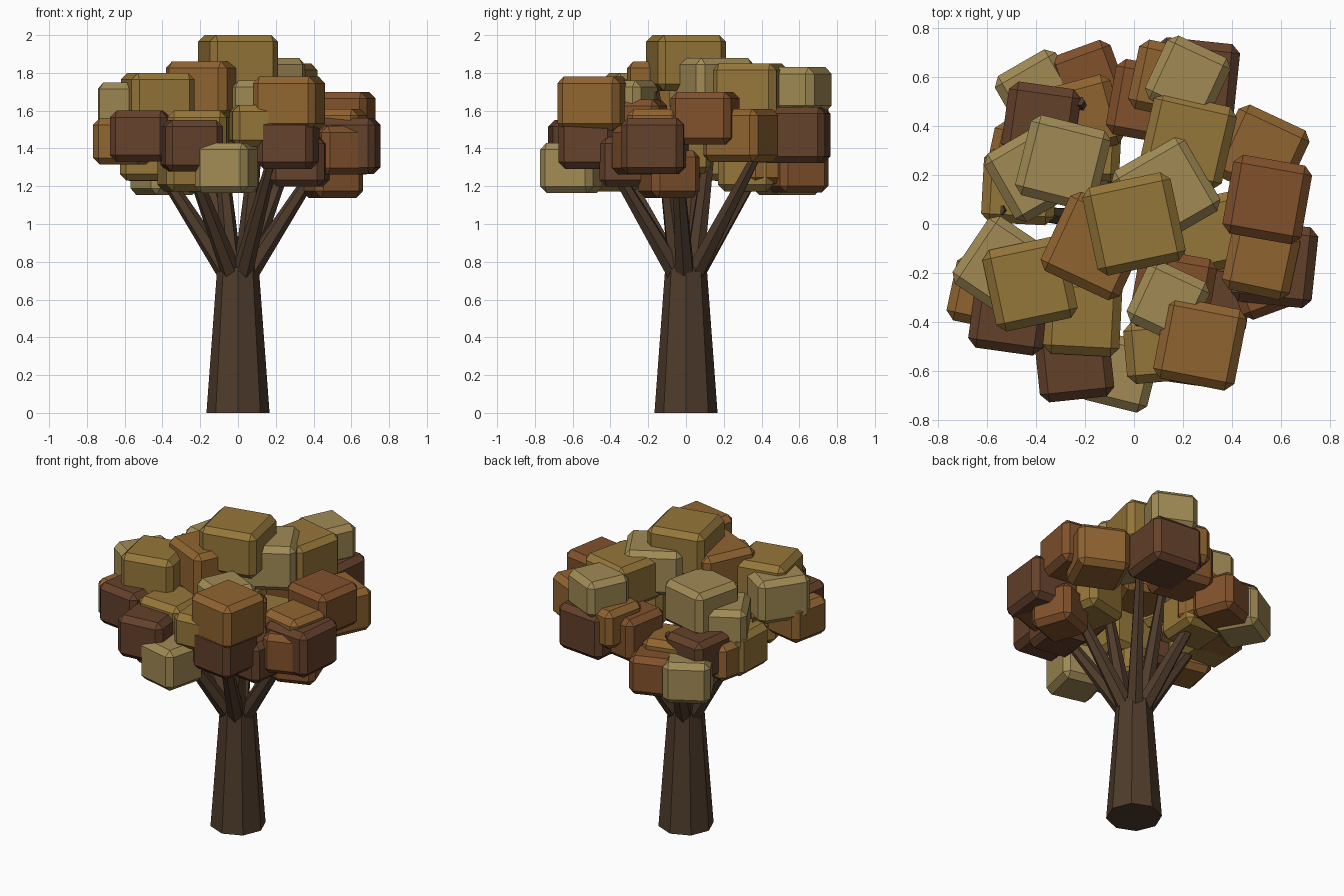
import bpy
from math import radians, cos, sin
from mathutils import Vector

if "Cube" in bpy.data.objects:
    bpy.data.objects.remove(bpy.data.objects["Cube"])


def material(name, rgb):
    m = bpy.data.materials.new(name)
    m.diffuse_color = (*[(c / 255) ** 2.2 for c in rgb], 1)
    m.use_nodes = True
    m.node_tree.nodes["Principled BSDF"].inputs["Base Color"].default_value = m.diffuse_color
    return m


BARK = material("bark", (80, 62, 47))


def limb(name, start, end, r1, r2, sides):
    """Tapered flat-sided limb between two points."""
    start, end = Vector(start), Vector(end)
    axis = end - start
    bpy.ops.mesh.primitive_cone_add(vertices=sides, radius1=r1, radius2=r2,
                                    depth=axis.length, location=(start + end) / 2,
                                    rotation=axis.to_track_quat('Z', 'Y').to_euler())
    ob = bpy.context.object
    ob.name = name
    ob.data.materials.append(BARK)


def leaf_block(mat, turn, scale, x, y, top):
    """Chamfered foliage box; higher blocks are larger."""
    lift = top - 1.4
    size, height = scale * (0.285 + 0.14 * lift), scale * (0.265 + 0.05 * lift)
    bpy.ops.mesh.primitive_cube_add(size=1, location=(x, y, top - height / 2))
    ob = bpy.context.object
    ob.name = "leaf_block"
    ob.scale = (size, size, height)
    ob.rotation_euler.z = radians(turn)
    bpy.ops.object.transform_apply(location=False, rotation=False, scale=True)
    bevel = ob.modifiers.new("chamfer", 'BEVEL')
    bevel.width = 0.035
    bevel.segments = 1
    ob.data.materials.append(mat)


# Trunk
limb("trunk", (0, 0, 0), (0, 0, 0.77), 0.167, 0.11, 8)

# Six spreading branches and two steep inner ones
for i in range(6):
    a = radians(60 * i - 6)
    limb("branch", (.05 * cos(a), .05 * sin(a), .73), (.55 * cos(a), .55 * sin(a), 1.5), .055, .022, 6)
for s in (-1, 1):
    limb("inner_branch", (s * .03, -s * .04, .73), (s * .12, -s * .16, 1.7), .055, .022, 6)

# Crown: blocks grouped by colour, turn and scale, each given as x, y and top height
KHAKI, GOLD = material("khaki_leaf", (160, 138, 86)), material("gold_leaf", (148, 118, 60))
ORANGE, BROWN = material("orange_leaf", (143, 100, 52)), material("brown_leaf", (128, 82, 48))
DARK = material("dark_leaf", (100, 67, 47))
crown = [
    (KHAKI, -25, .83, [(.22, .595, 1.83), (.14, -.32, 1.76)]),
    (KHAKI, -14, 1, [(-.29, .25, 1.78), (-.06, -.605, 1.43)]),
    (KHAKI, 30, 1, [(.13, .135, 1.88), (-.41, .21, 1.66), (-.39, .535, 1.42)]),
    (KHAKI, -34, 1, [(-.53, -.18, 1.75)]),
    (GOLD, 12, 1, [(0, 0, 2), (-.425, -.245, 1.8), (.31, -.04, 1.54), (-.26, -.4, 1.44)]),
    (GOLD, -3, 1, [(-.47, .15, 1.5), (-.2, .32, 1.44), (-.21, -.38, 1.6)]),
    (GOLD, 5, .8, [(.09, -.52, 1.63)]),
    (ORANGE, -11, 1, [(.27, -.49, 1.78)]),
    (GOLD, -13, 1, [(.22, .34, 1.85)]),
    (ORANGE, -25, 1.02, [(-.16, -.09, 1.86), (.52, .29, 1.61)]),
    (ORANGE, -12, .9, [(.14, .59, 1.66), (-.61, -.28, 1.56), (.52, -.15, 1.61), (-.46, .27, 1.47)]),
    (BROWN, -10, 1, [(.545, .1, 1.7), (.06, .5, 1.6), (.16, -.28, 1.66)]),
    (ORANGE, 15, 1, [(-.21, .44, 1.48)]),
    (BROWN, 20, .95, [(-.19, .59, 1.42), (.5, -.09, 1.39), (.54, -.22, 1.52)]),
    (DARK, -8, .98, [(-.38, .42, 1.53), (-.51, -.37, 1.6), (.265, -.51, 1.56), (.33, -.3, 1.46)]),
    (DARK, -6, 1.08, [(.25, .58, 1.62), (.575, -.165, 1.56)]),
    (DARK, 6, 1, [(-.245, -.565, 1.55)]),
]
for mat, turn, scale, spots in crown:
    for spot in spots:
        leaf_block(mat, turn, scale, *spot)
